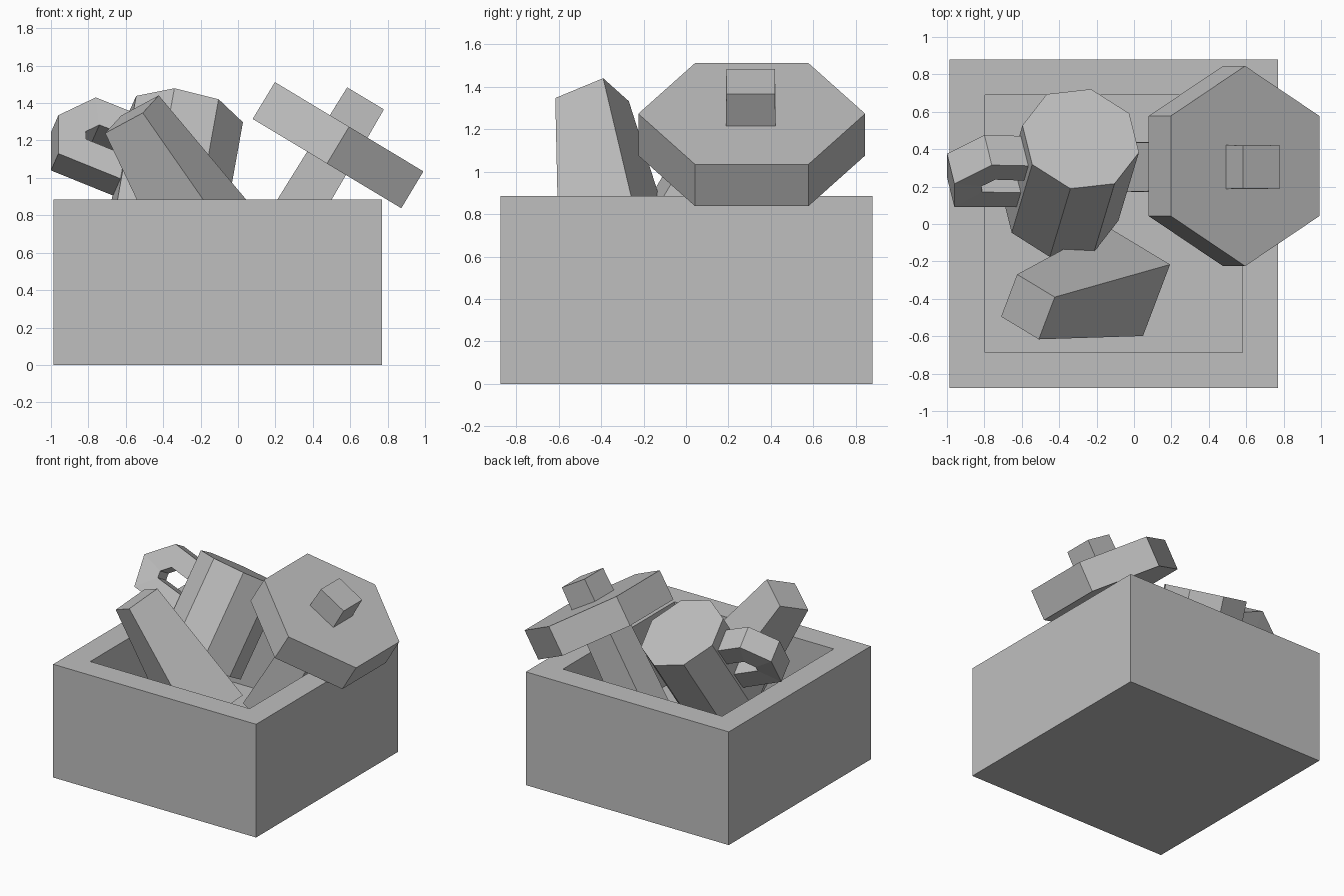
import bpy, bmesh
from math import cos, sin, tau
from mathutils import Vector as V

cube = bpy.data.objects.get("Cube")
if cube:
    bpy.data.objects.remove(cube, do_unlink=True)

grey = bpy.data.materials.new("plain_grey")
grey.use_nodes = True
colour = (0.52, 0.52, 0.52, 1)
grey.diffuse_color = colour
grey.node_tree.nodes["Principled BSDF"].inputs["Base Color"].default_value = colour


def finish(name, bm):
    bmesh.ops.recalc_face_normals(bm, faces=bm.faces)
    mesh = bpy.data.meshes.new(name)
    bm.to_mesh(mesh)
    bm.free()
    mesh.materials.append(grey)
    obj = bpy.data.objects.new(name, mesh)
    bpy.context.collection.objects.link(obj)
    return obj


def loft(name, rings, closed_caps=True):
    """Skin a series of equal-sized vertex rings and cap both ends."""
    bm = bmesh.new()
    rows = [[bm.verts.new(p) for p in ring] for ring in rings]
    n = len(rows[0])
    for a, b in zip(rows, rows[1:]):
        for i in range(n):
            j = (i + 1) % n
            bm.faces.new((a[i], a[j], b[j], b[i]))
    bm.faces.new(rows[0])
    bm.faces.new(rows[-1])
    return finish(name, bm)


def prism(name, start, end, r_start, r_end, sides, corner):
    """Straight or tapered prism; corner points towards one of its edges."""
    start, end, corner = V(start), V(end), V(corner)
    axis = (end - start).normalized()
    x = (corner - axis * corner.dot(axis)).normalized()
    y = axis.cross(x)
    spokes = [x * cos(tau * k / sides) + y * sin(tau * k / sides) for k in range(sides)]
    return loft(name, [[c + s * r for s in spokes]
                       for c, r in ((start, r_start), (end, r_end))])


# Open crate with thick walls
bm = bmesh.new()
bmesh.ops.create_cube(bm, size=1)
bmesh.ops.scale(bm, vec=(1.755, 1.755, 0.885), verts=bm.verts)
bmesh.ops.translate(bm, vec=(-0.108, 0.002, 0.4425), verts=bm.verts)
top = max(bm.faces, key=lambda f: f.calc_center_median().z)
bmesh.ops.inset_region(bm, faces=[top], thickness=0.267)
pit = bmesh.ops.extrude_discrete_faces(bm, faces=[top])["faces"][0]
bmesh.ops.translate(bm, vec=(0, 0, -0.615), verts=pit.verts)
finish("crate", bm)

# Tapered block leaning in the front corner
prism("leaning_block", (-0.567, -0.443, 1.34), (-0.05, -0.305, 0.535),
      0.183, 0.31, 4, (0.147, 0.053, 0.09))

# Mallet: six-sided head on a slightly tapered square shaft
axis = V((0.515, 0, 0.857))
across = V((0.857, 0, -0.515))
head = V((0.535, 0.31, 1.175))
prism("mallet_head", head - axis * 0.115, head + axis * 0.115, 0.535, 0.535, 6, (0, 1, 0))
tip = V((0.682, 0.305, 1.425))
prism("mallet_shaft", tip, tip - axis * 1.25, 0.162, 0.19, 4, across + V((0, 1, 0)))

# Solid eight-sided mug, tipped backwards
prism("mug_body", (-0.285, 0.455, 1.31), (-0.395, 0.09, 0.70),
      0.32, 0.32, 8, (-0.055, -0.265, 0.165))

# Mug handle: a flat band swept along an angular loop
w = V((0.21, -0.85, 0.48)).normalized()
path = [V(p) for p in ((-0.53, 0.39, 1.285), (-0.78, 0.395, 1.385), (-0.98, 0.295, 1.29),
                       (-0.98, 0.17, 1.085), (-0.54, 0.17, 0.907))]
inward = [w.cross(b - a).normalized() for a, b in zip(path, path[1:])]
rings = []
for i, p in enumerate(path):
    n1, n2 = inward[max(i - 1, 0)], inward[min(i, len(inward) - 1)]
    step = (n1 + n2) * (0.15 / (1 + n1.dot(n2)))
    side = w * 0.094
    rings.append([p - side, p + side, p + step + side, p + step - side])
loft("mug_handle", rings)
